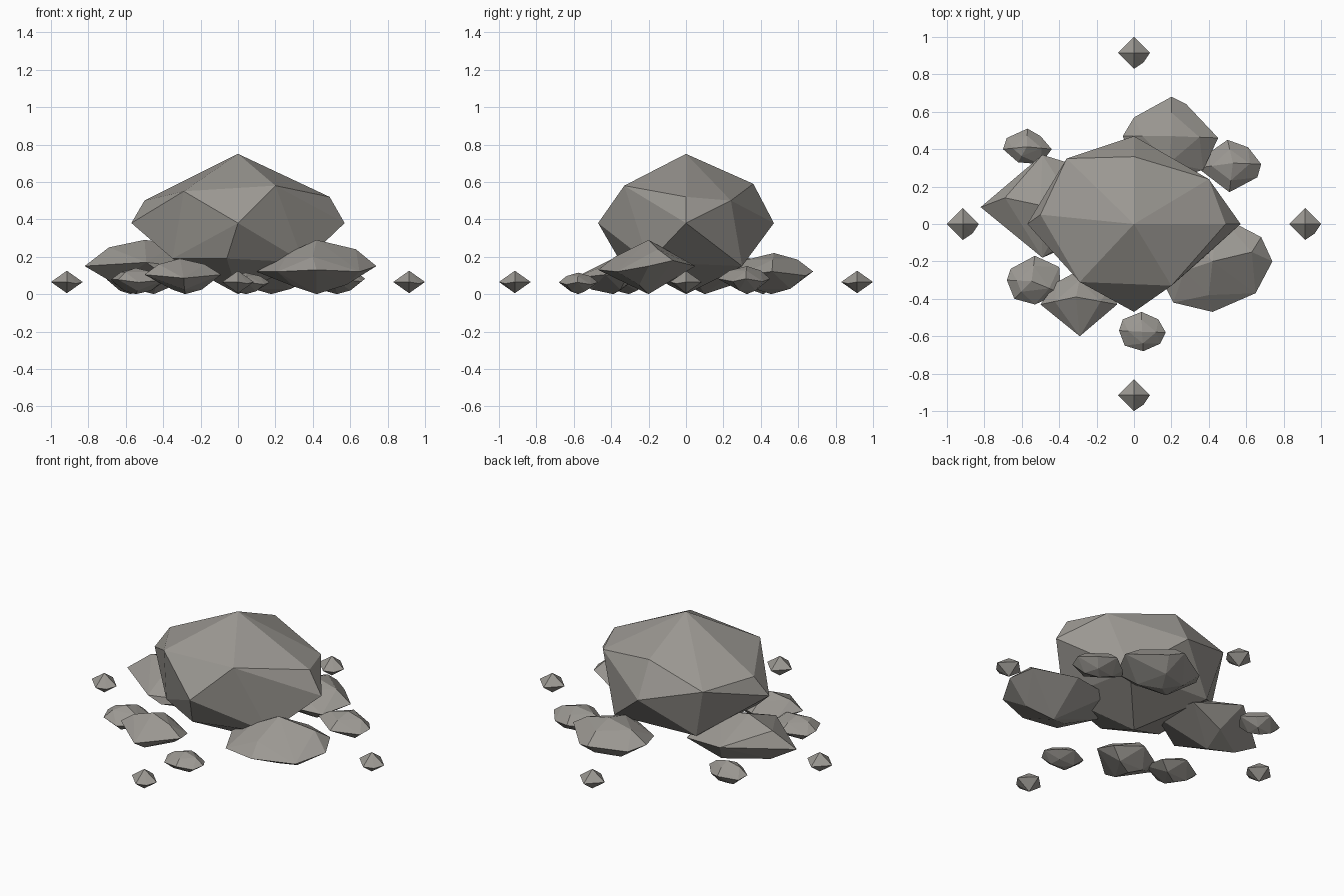
import bpy
import bmesh
from mathutils import Vector

default_cube = bpy.data.objects.get("Cube")
if default_cube:
    bpy.data.objects.remove(default_cube, do_unlink=True)

# One stone colour for the whole pile
STONE = (0.33, 0.315, 0.29, 1.0)
stone = bpy.data.materials.new("warm grey stone")
stone.use_nodes = True
stone.diffuse_color = STONE
stone.node_tree.nodes["Principled BSDF"].inputs["Base Color"].default_value = STONE


def faceted_rock(name, points):
    """Wrap corner points in a flat-shaded convex skin."""
    bm = bmesh.new()
    for point in points:
        bm.verts.new(point)
    bmesh.ops.convex_hull(bm, input=list(bm.verts))
    loose = [vert for vert in bm.verts if not vert.link_faces]
    bmesh.ops.delete(bm, geom=loose, context='VERTS')
    bmesh.ops.recalc_face_normals(bm, faces=list(bm.faces))
    mesh = bpy.data.meshes.new(name)
    bm.to_mesh(mesh)
    bm.free()
    mesh.materials.append(stone)
    rock = bpy.data.objects.new(name, mesh)
    bpy.context.collection.objects.link(rock)
    return rock


def flat_stone(name, outline, height, peak=None):
    """Low stone from a plan outline: uneven rim, crown, peak and narrow foot."""
    rim = [Vector((x, y, 0)) for x, y in outline]
    centre = sum(rim, Vector()) / len(rim)
    top = Vector((*peak, 0)) if peak else centre
    points = [top + Vector((0, 0, height)), centre]
    for index, corner in enumerate(rim):
        raised = index % 2 == 0
        level = height * (0.55 if raised else 0.45)
        points.append(corner + Vector((0, 0, level)))
        if raised:
            crown = top.lerp(corner, 0.6)
            points.append(crown + Vector((0, 0, height * 0.84)))
        else:
            foot = centre.lerp(corner, 0.55)
            points.append(foot + Vector((0, 0, height * 0.13)))
    return faceted_rock(name, points)


# Main boulder: peak, shoulders, waist and tapering underside
faceted_rock("main_boulder", [
    (0, 0, .75),
    (.2, -.33, .58), (-.29, -.31, .55), (0, .36, .59),
    (.49, 0, .52), (-.5, .05, .5), (.4, .24, .5), (-.36, .35, .48),
    (.57, 0, .38), (-.57, 0, .38), (0, .47, .38), (0, -.47, .38),
    (-.06, -.36, .19), (.35, -.2, .17), (-.35, -.2, .19),
    (.28, .3, .15), (-.28, .3, .17), (0, 0, 0),
])

# Large stones leaning against the boulder
faceted_rock("left_stone", [
    (-.5, .1, .29), (-.69, .14, .25), (-.33, .12, .27),
    (-.82, .09, .15), (-.49, .37, .18), (-.2, .28, .13),
    (-.15, .02, .13), (-.42, -.15, .12), (-.49, -.18, .17),
    (-.45, .1, 0), (-.65, .1, .05), (-.42, .25, .05),
])
faceted_rock("right_stone", [
    (.42, -.2, .29), (.63, -.15, .24), (.27, -.25, .22), (.4, -.38, .2),
    (.74, -.2, .15), (.65, -.37, .12), (.42, -.47, .13), (.21, -.42, .12),
    (.1, -.2, .12), (.2, .02, .14), (.45, .05, .15), (.68, -.07, .18),
    (.42, -.2, 0), (.58, -.25, .05), (.3, -.25, .04),
])
flat_stone("back_stone",
           [(-.06, .47), (0, .57), (.2, .68), (.28, .64), (.45, .46),
            (.37, .29), (.18, .23), (0, .31)], .22, peak=(.2, .47))
flat_stone("front_stone",
           [(-.5, -.43), (-.41, -.31), (-.28, -.24), (-.12, -.32),
            (-.09, -.43), (-.29, -.6)], .19, peak=(-.31, -.39))

# Small stones scattered around the base
flat_stone("small_front_left_stone",
           [(-.68, -.3), (-.66, -.24), (-.53, -.17), (-.4, -.23),
            (-.39, -.37), (-.53, -.43), (-.64, -.4)], .14)
flat_stone("small_front_stone",
           [(-.08, -.57), (-.06, -.51), (.04, -.47), (.13, -.51),
            (.17, -.58), (.14, -.64), (.05, -.68), (-.05, -.65)], .115)
flat_stone("small_back_right_stone",
           [(.34, .3), (.4, .38), (.5, .45), (.61, .41),
            (.68, .32), (.66, .25), (.51, .17)], .15)
flat_stone("small_back_left_stone",
           [(-.7, .4), (-.68, .46), (-.57, .51), (-.5, .47),
            (-.44, .4), (-.5, .32), (-.62, .33)], .14)

# Four outlying pebbles, each a squat eight-sided stone with one blunted edge
RADIUS, MIDDLE, HALF_HEIGHT = 0.085, 0.065, 0.06
DIRECTIONS = {"right": (1, 0), "left": (-1, 0), "back": (0, 1), "front": (0, -1)}
for side, (dx, dy) in DIRECTIONS.items():
    centre = Vector((dx, dy, 0)) * (1 - RADIUS) + Vector((0, 0, MIDDLE))
    corners = [centre + Vector((x, y, 0)) * RADIUS for x, y in DIRECTIONS.values()]
    tips = [centre + Vector((0, 0, sign * HALF_HEIGHT)) for sign in (1, -1)]
    blunt = centre + Vector((0.6, -0.6, -0.1)) * RADIUS
    faceted_rock(side + "_pebble", corners + tips + [blunt])
